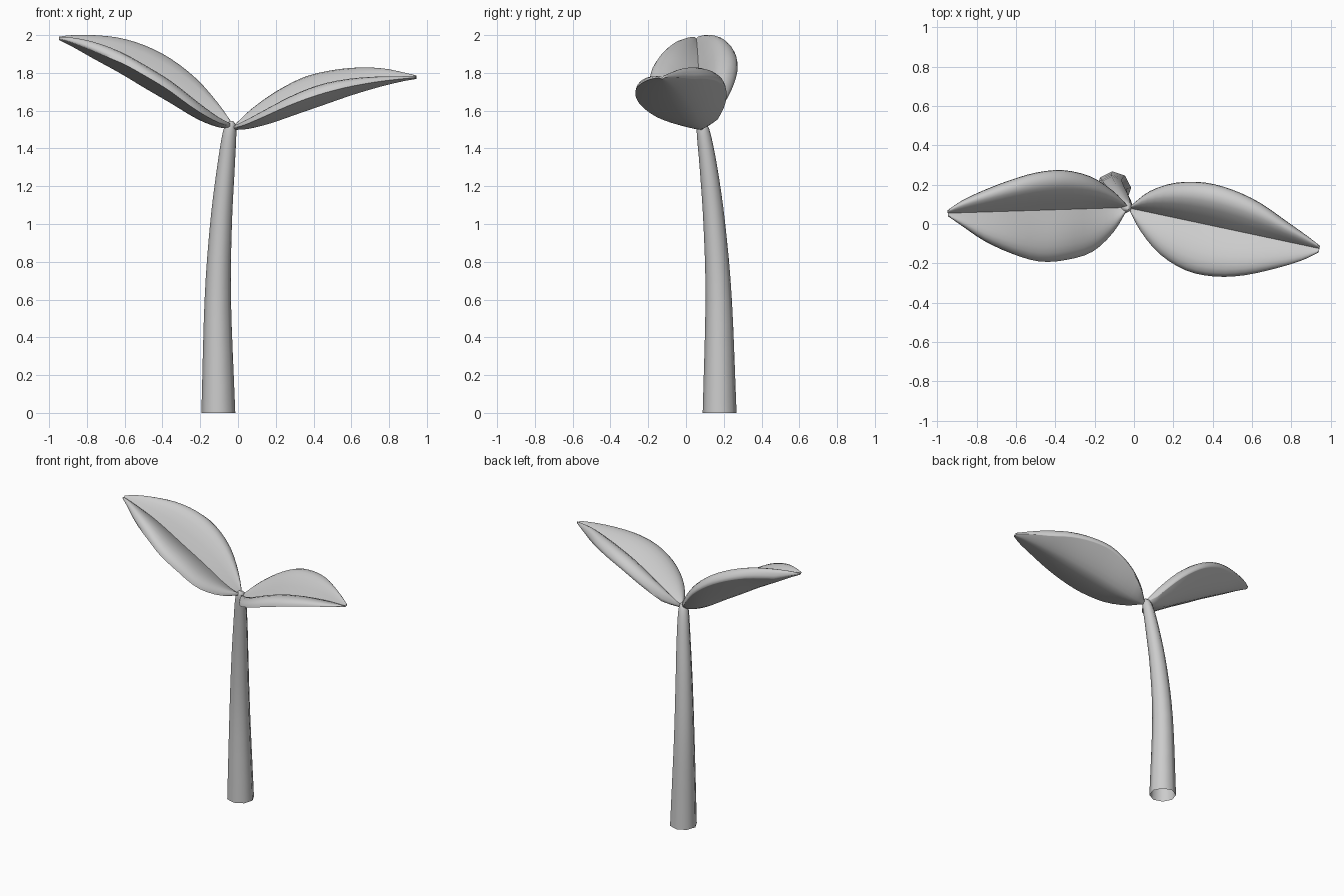
import bpy, bmesh, math
from mathutils import Vector

cube = bpy.data.objects.get("Cube")
if cube:
    bpy.data.objects.remove(cube, do_unlink=True)

grey = bpy.data.materials.new("plain grey")
grey.use_nodes = True
grey.diffuse_color = (0.6, 0.6, 0.6, 1)
grey.node_tree.nodes["Principled BSDF"].inputs["Base Color"].default_value = (0.6, 0.6, 0.6, 1)


def smooth_rows(rows, steps):
    """Catmull-Rom interpolation through rows of numbers."""
    rows = [Vector(r) for r in rows]
    rows = [2 * rows[0] - rows[1]] + rows + [2 * rows[-1] - rows[-2]]
    out = []
    for a, b, c, d in zip(rows, rows[1:], rows[2:], rows[3:]):
        for i in range(steps):
            t = i / steps
            out.append(b + (c - a) * (t / 2)
                       + (2 * a - 5 * b + 4 * c - d) * (t * t / 2)
                       + (3 * b - a - 3 * c + d) * (t ** 3 / 2))
    return out + [rows[-2]]


def loft(name, rings, cap_start, angle):
    """Skin closed rings of points into a smooth object."""
    bm = bmesh.new()
    loops = [[bm.verts.new(p) for p in ring] for ring in rings]
    for lo, hi in zip(loops, loops[1:]):
        n = len(lo)
        for i in range(n):
            j = (i + 1) % n
            bm.faces.new((lo[i], lo[j], hi[j], hi[i]))
    bm.faces.new(loops[-1])
    if cap_start:
        bm.faces.new(loops[0][::-1])
    bmesh.ops.recalc_face_normals(bm, faces=bm.faces)
    mesh = bpy.data.meshes.new(name)
    bm.to_mesh(mesh)
    bm.free()
    mesh.materials.append(grey)
    obj = bpy.data.objects.new(name, mesh)
    bpy.context.collection.objects.link(obj)
    bpy.ops.object.select_all(action="DESELECT")
    obj.select_set(True)
    bpy.context.view_layer.objects.active = obj
    bpy.ops.object.shade_smooth_by_angle(angle=math.radians(angle))


# Stem: tapered, bending, open at the foot. Rows are x, y, z, radius
stem_rows = [
    (-.104, .178, 0, .09), (-.107, .173, .6, .07), (-.09, .15, 1, .058),
    (-.064, .119, 1.3, .047), (-.043, .09, 1.5, .034), (-.034, .08, 1.545, .009),
]
SIDES = 8
stem_rings = []
for x, y, z, r in smooth_rows(stem_rows, 4):
    angles = [math.tau * (i + .1) / SIDES for i in range(SIDES)]
    stem_rings.append([(x + r * math.cos(a), y + r * math.sin(a), z) for a in angles])
loft("stem", stem_rings, False, 60)


# Leaves: plump halves either side of a grooved midrib, with rounded rims
STATIONS = (0, .08, .2, .35, .5, .65, .8, .92, 1)
CREST = .7


def section_height(k, upper, low, groove, crest):
    """Height at k, from the midrib (0) to the rim (1)."""
    rim = crest - min(.058, .55 * (crest - low))
    if not upper:
        return low + (rim - low) * k ** 1.5
    if k < CREST:
        return groove + (crest - groove) * math.sin(math.pi / 2 * k / CREST)
    return rim + (crest - rim) * math.sqrt(max(0, 1 - ((k - CREST) / (1 - CREST)) ** 2))


def leaf(name, base, tip, rows):
    """Rows: back width, front width, then heights of underside, back crest, front crest."""
    base, tip = Vector(base), Vector(tip)
    along = (tip - base).normalized()
    across = Vector((-along.y, along.x))
    if across.y < 0:
        across = -across
    rings = []
    for t, wb, wf, low, zb, zf in smooth_rows([(t, *r) for t, r in zip(STATIONS, rows)], 3):
        mid = base.lerp(tip, t)
        groove = low + min(.045, .45 * (min(zb, zf) - low))
        ring = []
        for i in range(32):
            a = math.tau * i / 32
            u = math.cos(a)
            width, crest = (wb, zb) if u > 0 else (wf, zf)
            p = mid + across * (u * width)
            ring.append((p.x, p.y, section_height(abs(u), i <= 16, low, groove, crest)))
        rings.append(ring)
    loft(name, rings, True, 70)


leaf("left_leaf", (-.02, .08), (.943, -.125), [
    (.012, .012, 1.498, 1.525, 1.52), (.105, .105, 1.504, 1.61, 1.55),
    (.174, .197, 1.533, 1.7, 1.605), (.207, .25, 1.583, 1.777, 1.677),
    (.2, .25, 1.633, 1.813, 1.735), (.165, .212, 1.683, 1.828, 1.767),
    (.103, .145, 1.726, 1.824, 1.78), (.052, .08, 1.754, 1.803, 1.782),
    (.014, .02, 1.768, 1.786, 1.783)])

leaf("right_leaf", (-.035, .084), (-.947, .055), [
    (.012, .012, 1.505, 1.54, 1.53), (.09, .123, 1.513, 1.645, 1.567),
    (.164, .219, 1.556, 1.77, 1.645), (.2, .257, 1.638, 1.877, 1.752),
    (.192, .26, 1.718, 1.946, 1.837), (.157, .216, 1.8, 1.986, 1.912),
    (.109, .148, 1.875, 2, 1.963), (.061, .069, 1.937, 2, 1.986),
    (.015, .015, 1.974, 1.992, 1.99)])
